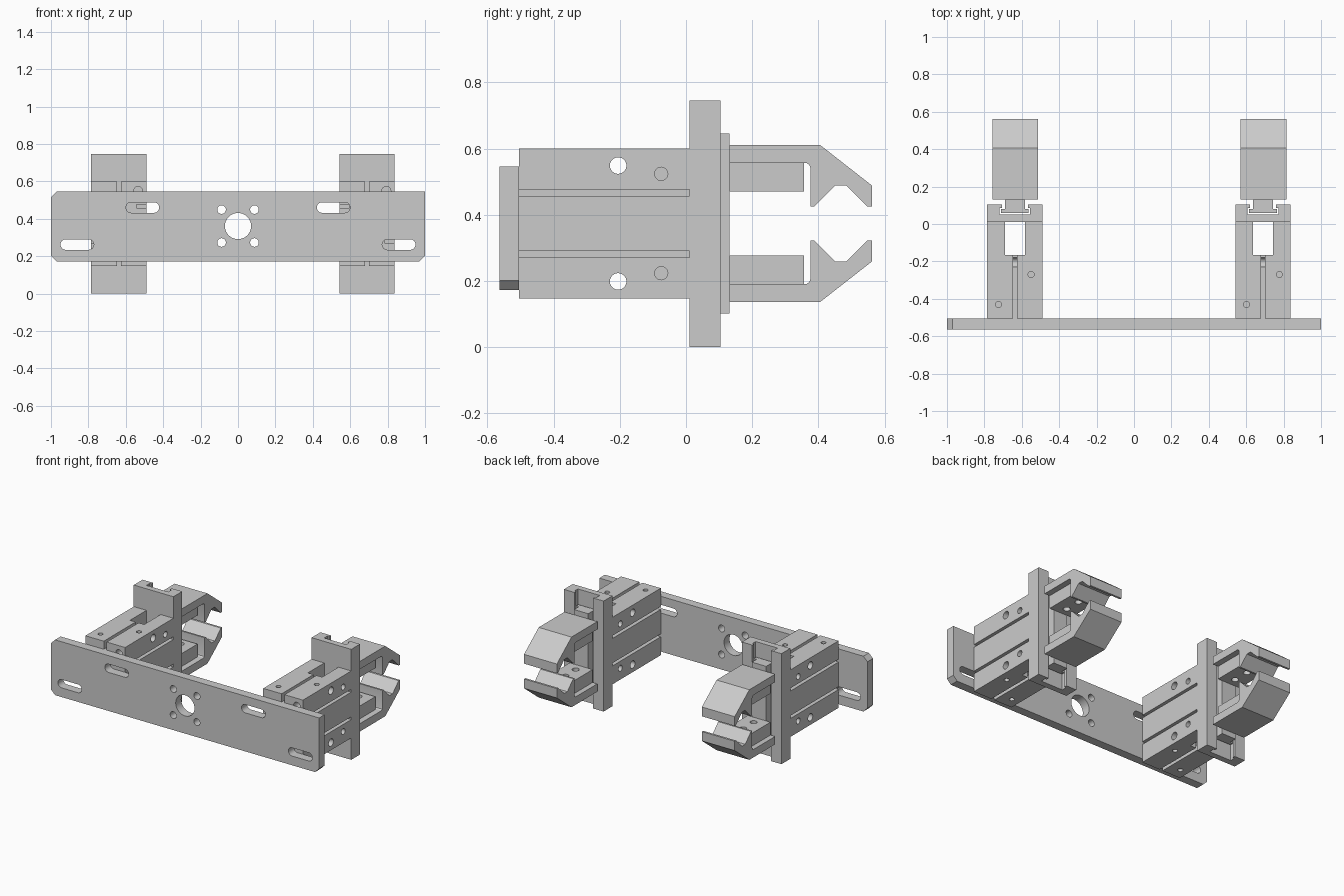
import bpy, bmesh
from math import pi, cos, sin

if "Cube" in bpy.data.objects:
    bpy.data.objects.remove(bpy.data.objects["Cube"])

MID = 0.3735            # height of the gripper's mirror plane
LEFT, RIGHT = -0.637, 0.69


def prism(name, pts, axis, lo, hi):
    """Extrude a 2D profile along an axis: x -> (y,z), y -> (x,z), z -> (x,y)."""
    place = {'x': lambda p: (lo, p[0], p[1]),
             'y': lambda p: (p[0], lo, p[1]),
             'z': lambda p: (p[0], p[1], lo)}[axis]
    bm = bmesh.new()
    face = bm.faces.new([bm.verts.new(place(p)) for p in pts])
    ext = bmesh.ops.extrude_face_region(bm, geom=[face])['geom']
    vec = [hi - lo if a == axis else 0 for a in 'xyz']
    bmesh.ops.translate(bm, vec=vec, verts=[v for v in ext if isinstance(v, bmesh.types.BMVert)])
    bmesh.ops.recalc_face_normals(bm, faces=bm.faces)
    me = bpy.data.meshes.new(name)
    bm.to_mesh(me)
    bm.free()
    ob = bpy.data.objects.new(name, me)
    bpy.context.collection.objects.link(ob)
    return ob


def rect(a0, a1, b0, b1):
    return [(a0, b0), (a1, b0), (a1, b1), (a0, b1)]


def slot(a, b, r, half=0.0, n=32):
    """Circle, or a horizontal round-ended slot when half > 0."""
    pts = []
    for side, start in ((1, -pi / 2), (-1, pi / 2)):
        for i in range(n // 2 + (1 if half else 0)):
            t = start + pi * i / (n // 2)
            pts.append((a + side * half + r * cos(t), b + r * sin(t)))
    return pts


def cut(ob, cutters):
    for c in cutters:
        c.hide_render = True
        m = ob.modifiers.new('cut', 'BOOLEAN')
        m.operation, m.solver, m.object = 'DIFFERENCE', 'EXACT', c
        bpy.context.view_layer.objects.active = ob
        bpy.ops.object.modifier_apply(modifier=m.name)
        bpy.data.objects.remove(c)


def smooth(ob):
    bpy.ops.object.select_all(action='DESELECT')
    ob.select_set(True)
    bpy.context.view_layer.objects.active = ob
    bpy.ops.object.shade_smooth_by_angle(angle=0.5)


# mounting plate: three clipped corners, bolt circle and four slots
c = 0.03
plate = prism('mounting_plate', [(-1 + c, 0.172), (1 - c, 0.172), (1, 0.172 + c), (1, 0.545),
                                 (-1 + c, 0.545), (-1, 0.545 - c), (-1, 0.172 + c)],
              'y', -0.564, -0.505)
outlines = [slot(0, 0.361, 0.07, n=48)]
for sx in (-1, 1):
    outlines += [slot(sx * 0.088, 0.361 + sz * 0.088, 0.023) for sz in (-1, 1)]
    outlines += [slot(sx * 0.86, 0.262, 0.028, 0.061), slot(sx * 0.51, 0.46, 0.028, 0.061)]
cut(plate, [prism('cutter', o, 'y', -0.7, -0.4) for o in outlines])
smooth(plate)

parts = []

# gripper body: grooved block (quarter profile reflected four ways)
w, h, d = 0.148, 0.226, 0.055
g0, g1 = 0.083, 0.102
quarter = [(w, g0), (w - d, g0), (w - d, g1), (w, g1), (w, h), (0.011, h), (0.011, h - d)]
profile = (quarter + [(-x, z) for x, z in reversed(quarter)]
           + [(-x, -z) for x, z in quarter] + [(x, -z) for x, z in reversed(quarter)])
body = prism('gripper_body', [(x, z + MID) for x, z in profile], 'y', -0.505, 0.01)
cutters = [prism('cutter', rect(-0.053, 0.053, -0.165, 0.012), 'z', 0, 1)]
for s in (-1, 1):
    z = MID + s * 0.175
    cutters.append(prism('cutter', slot(-0.205, z, 0.025), 'x', -0.3, 0.3))       # through holes
    cutters.append(prism('cutter', slot(s * 0.103, z, 0.024), 'y', -0.6, -0.3))   # front screw holes
    for sx in (-1, 1):                                                           # blind side holes
        cutters.append(prism('cutter', slot(-0.075, MID + s * 0.15, 0.02), 'x', sx * 0.115, sx * 0.2))
    for hx, hy in ((-0.088, -0.43), (0.087, -0.27)):                              # top and bottom ports
        cutters.append(prism('cutter', slot(hx, hy, 0.016), 'z', MID + s * 0.19, MID + s * 0.3))
cut(body, cutters)
parts.append(body)

# guide rail with T-slot, open at both ends
half = [(w, 0.01), (w, 0.104), (0.07, 0.104), (0.07, 0.085), (0.082, 0.085), (0.082, 0.05)]
parts.append(prism('guide_rail', half + [(-x, y) for x, y in reversed(half)], 'z', 0, 0.745))

# T-shaped slider running in the rail
half = [(0.074, 0.058), (0.074, 0.08), (0.053, 0.08), (0.053, 0.132)]
parts.append(prism('jaw_slider', half + [(-x, y) for x, y in reversed(half)], 'z', 0.102, 0.645))

# jaws: hooked finger plus the drilled mounting block, upper and lower
finger = [(0.131, 0.557), (0.131, 0.61), (0.406, 0.61), (0.562, 0.488), (0.562, 0.425), (0.548, 0.425),
          (0.484, 0.488), (0.45, 0.488), (0.388, 0.425), (0.376, 0.425), (0.376, 0.54),
          (0.373, 0.55), (0.365, 0.556), (0.357, 0.557)]
for name, flip in (('upper', 1), ('lower', -1)):
    def zf(z):
        return MID + flip * (z - MID)
    parts.append(prism(name + '_finger', [(y, zf(z)) for y, z in finger], 'x', -0.12, 0.125))
    block = prism(name + '_jaw_block', rect(-0.085, 0.085, 0.131, 0.357), 'z', zf(0.47), zf(0.557))
    cut(block, [prism('cutter', slot(0, y, 0.022), 'z', zf(0.4), zf(0.54)) for y in (0.19, 0.3)])
    parts.append(block)

# place the left gripper and repeat it on the right
for ob in parts:
    smooth(ob)
    ob.location.x = LEFT
    twin = ob.copy()
    twin.name = 'right_' + ob.name
    ob.name = 'left_' + ob.name
    twin.location.x = RIGHT
    bpy.context.collection.objects.link(twin)
